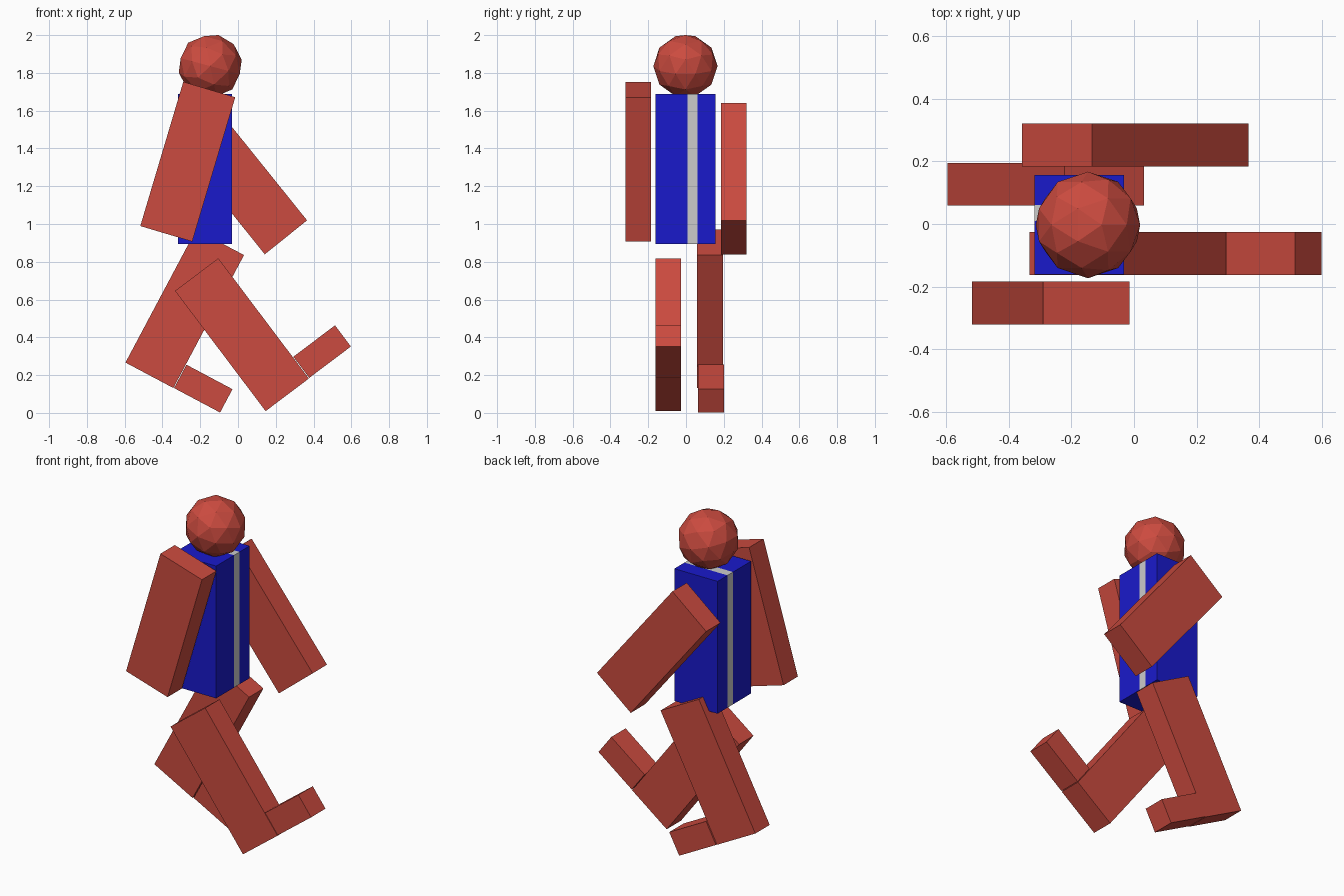
import bpy
from math import radians
from mathutils import Matrix, Vector

if "Cube" in bpy.data.objects:
    bpy.data.objects.remove(bpy.data.objects["Cube"])


def material(name, color):
    m = bpy.data.materials.new(name)
    m.diffuse_color = color
    m.use_nodes = True
    m.node_tree.nodes["Principled BSDF"].inputs["Base Color"].default_value = m.diffuse_color
    return m


RED = material("red", (0.6, 0.07, 0.05, 1))
BLUE = material("blue", (0.01, 0.01, 0.6, 1))


def box(name, center, size, mat=None, tilt=0):
    """Box swung by `tilt` degrees about the y axis."""
    bpy.ops.mesh.primitive_cube_add(size=1, location=center)
    ob = bpy.context.object
    ob.name = name
    ob.scale = size
    ob.rotation_euler.y = radians(tilt)
    if mat:
        ob.data.materials.append(mat)
    return ob


LIMB = (0.287, 0.136, 0.797)
FOOT = (0.276, 0.136, 0.14)


def leg(side, center, tilt, foot_shift=0):
    """Leg with a foot attached in front of its lower end."""
    box(side + "_leg", center, LIMB, RED, tilt)
    offset = Matrix.Rotation(radians(tilt), 3, 'Y') @ Vector((0.285, foot_shift, -0.327))
    box(side + "_foot", Vector(center) + offset, FOOT, RED, tilt)


# Torso: two blue halves with a grey stripe running through between them
for name, y0, y1, mat in (("torso_right", -0.161, 0.009, BLUE),
                          ("torso_stripe", 0.009, 0.061, None),
                          ("torso_left", 0.061, 0.156, BLUE)):
    box(name, (-0.175, (y0 + y1) / 2, 1.291), (0.286, y1 - y0, 0.792), mat)

# Head: low-poly ball, slightly tilted
bpy.ops.mesh.primitive_ico_sphere_add(subdivisions=2, radius=0.17,
                                      location=(-0.147, -0.003, 1.836),
                                      rotation=(0, radians(15), 0))
head = bpy.context.object
head.name = "head"
head.data.materials.append(RED)

# Swinging arms
box("right_arm", (-0.266, -0.252, 1.33), LIMB, RED, 16.6)
box("left_arm", (0.004, 0.252, 1.24), LIMB, RED, -38.8)

# Striding legs with feet
leg("right", (0.021, -0.094, 0.414), -37)
leg("left", (-0.282, 0.127, 0.551), 28, 0.005)
